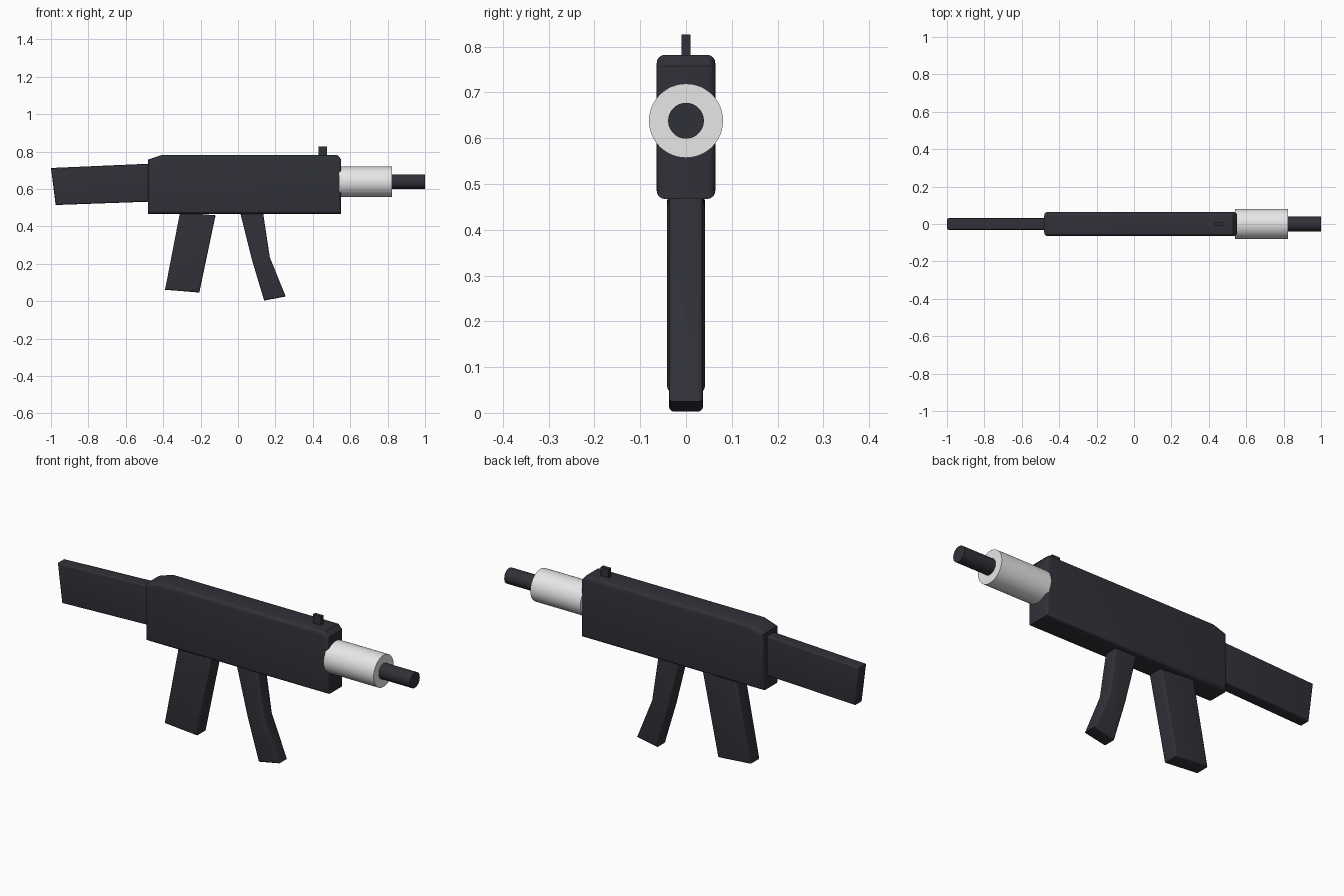
import bpy, bmesh, math

if "Cube" in bpy.data.objects:
    bpy.data.objects.remove(bpy.data.objects["Cube"])


def material(name, rgb):
    m = bpy.data.materials.new(name)
    m.diffuse_color = (*rgb, 1)
    m.use_nodes = True
    m.node_tree.nodes["Principled BSDF"].inputs["Base Color"].default_value = m.diffuse_color
    return m


DARK = material("dark_gunmetal", (0.03, 0.03, 0.04))
LIGHT = material("light_grey", (0.8, 0.8, 0.8))


def finish(name, bm, mat):
    bmesh.ops.recalc_face_normals(bm, faces=bm.faces)
    mesh = bpy.data.meshes.new(name)
    bm.to_mesh(mesh)
    bm.free()
    obj = bpy.data.objects.new(name, mesh)
    bpy.context.collection.objects.link(obj)
    mesh.materials.append(mat)
    bpy.ops.object.select_all(action='DESELECT')
    obj.select_set(True)
    bpy.context.view_layer.objects.active = obj
    bpy.ops.object.shade_smooth_by_angle(angle=math.radians(35))
    return obj


def slab(name, profile, half, round_off=0.0):
    """Side profile (x, z) extruded across y, with its two rims rounded."""
    bm = bmesh.new()
    face = bm.faces.new([bm.verts.new((x, -half, z)) for x, z in profile])
    ext = bmesh.ops.extrude_face_region(bm, geom=[face])
    for v in ext["geom"]:
        if isinstance(v, bmesh.types.BMVert):
            v.co.y = half
    if round_off:
        rims = [e for e in bm.edges if abs(e.verts[0].co.y - e.verts[1].co.y) < 1e-5]
        bmesh.ops.bevel(bm, geom=rims, offset=round_off, segments=4,
                        profile=0.5, affect='EDGES', clamp_overlap=True)
    return finish(name, bm, DARK)


def tube(name, x0, x1, radius, mat, z=0.638):
    """Solid cylinder lying along x."""
    bm = bmesh.new()
    bmesh.ops.create_cone(bm, cap_ends=True, segments=48, radius1=radius,
                          radius2=radius, depth=x1 - x0)
    for v in bm.verts:
        v.co = ((x0 + x1) / 2 + v.co.z, v.co.y, z + v.co.x)
    return finish(name, bm, mat)


# Main housing with chamfered top corners
slab("receiver", [(-0.48, 0.467), (0.552, 0.467), (0.552, 0.758),
                  (0.53, 0.782), (-0.405, 0.782), (-0.48, 0.757)], 0.064, 0.018)

# Rear stock
slab("stock", [(-1.0, 0.712), (-0.975, 0.514), (-0.47, 0.532), (-0.47, 0.735)],
     0.031, 0.008)

# Rear grip
slab("grip", [(-0.31, 0.475), (-0.39, 0.061), (-0.207, 0.046), (-0.12, 0.459)],
     0.041, 0.01)

# Bent magazine
slab("magazine", [(0.01, 0.48), (0.075, 0.22), (0.14, 0.003), (0.255, 0.025),
                  (0.17, 0.235), (0.133, 0.48)], 0.037, 0.01)

# Front sight post
slab("sight", [(0.43, 0.77), (0.475, 0.77), (0.475, 0.826), (0.43, 0.826)], 0.01)

# Barrel shroud and muzzle
tube("barrel_shroud", 0.54, 0.823, 0.081, LIGHT)
tube("muzzle", 0.80, 1.0, 0.039, DARK)
